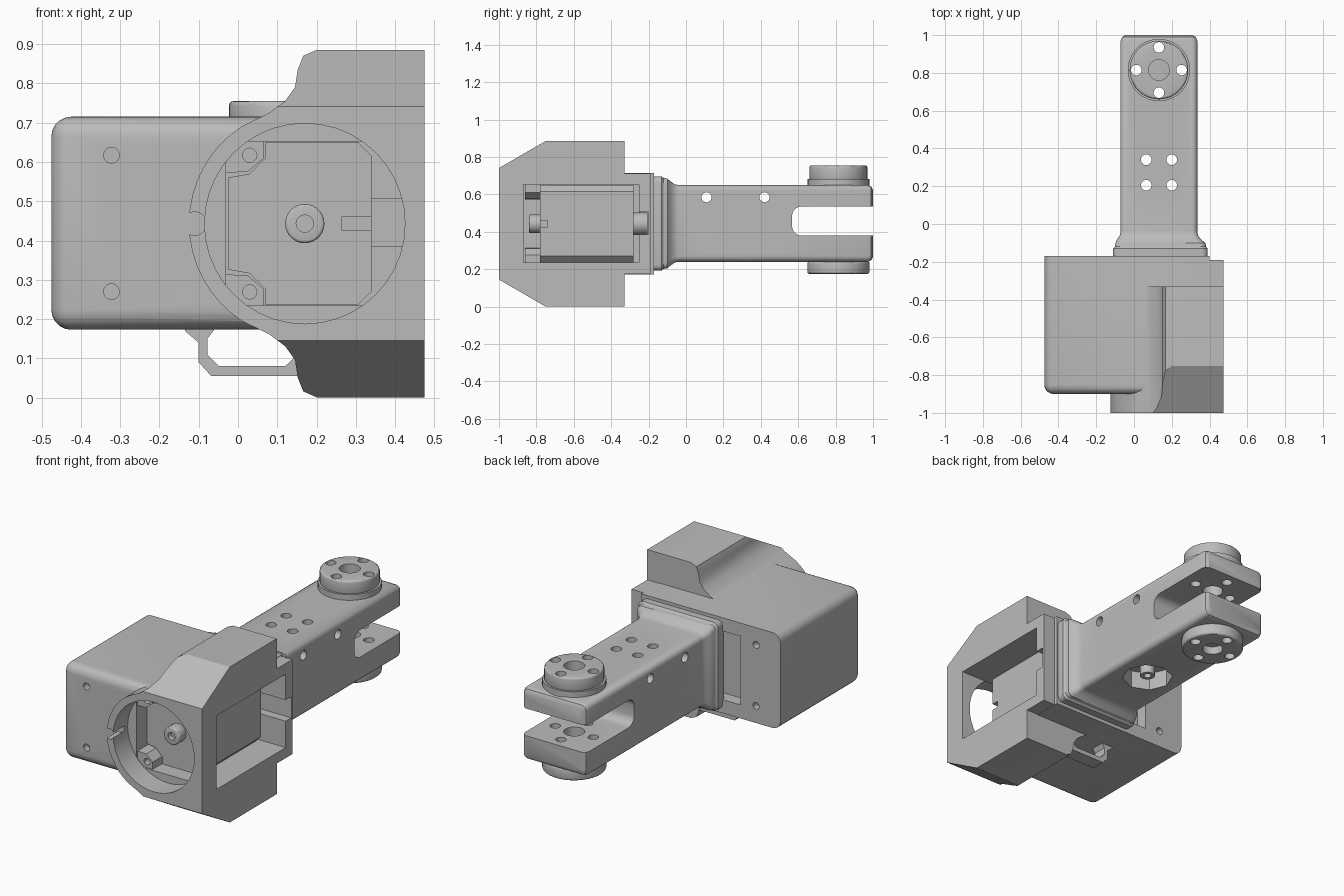
import bpy, bmesh, math
from mathutils import Matrix, Vector

old = bpy.data.objects.get("Cube")
if old:
    bpy.data.objects.remove(old, do_unlink=True)

grey = bpy.data.materials.new("mid grey")
grey.use_nodes = True
colour = (0.5, 0.5, 0.5, 1)
grey.diffuse_color = colour
grey.node_tree.nodes["Principled BSDF"].inputs["Base Color"].default_value = colour

MX, MZ = 0.17, 0.443      # motor axis
AX, AZ = 0.132, 0.445     # arm axis
HUB_Y = 0.815


def make(name, bm):
    bmesh.ops.recalc_face_normals(bm, faces=bm.faces)
    me = bpy.data.meshes.new(name)
    bm.to_mesh(me)
    bm.free()
    me.materials.append(grey)
    ob = bpy.data.objects.new(name, me)
    bpy.context.collection.objects.link(ob)
    return ob


def box(name, x, y, z, bevel=0, rule=None):
    bm = bmesh.new()
    bmesh.ops.create_cube(bm, size=1)
    for v in bm.verts:
        v.co = Vector([r[0] if c < 0 else r[1] for c, r in zip(v.co, (x, y, z))])
    if bevel:
        edges = [e for e in bm.edges if rule is None or rule(e)]
        bmesh.ops.bevel(bm, geom=edges, offset=bevel, segments=5, profile=0.5, affect='EDGES')
    return make(name, bm)


def cylinder(name, radius, centre, axis, length, segments=32, bevel=0):
    bm = bmesh.new()
    bmesh.ops.create_cone(bm, cap_ends=True, segments=segments, radius1=radius,
                          radius2=radius, depth=length)
    if bevel:
        rims = [e for e in bm.edges if abs(e.verts[0].co.z - e.verts[1].co.z) < 1e-5]
        bmesh.ops.bevel(bm, geom=rims, offset=bevel, segments=3, profile=0.5, affect='EDGES')
    turn = {'X': Matrix.Rotation(math.pi / 2, 4, 'Y'),
            'Y': Matrix.Rotation(math.pi / 2, 4, 'X'), 'Z': Matrix()}[axis]
    bm.transform(Matrix.Translation(centre) @ turn)
    return make(name, bm)


def bridge(name, rings):
    bm = bmesh.new()
    loops = [[bm.verts.new(p) for p in ring] for ring in rings]
    for a, b in zip(loops, loops[1:]):
        for i in range(len(a)):
            j = (i + 1) % len(a)
            bm.faces.new((a[i], a[j], b[j], b[i]))
    bm.faces.new(loops[0])
    bm.faces.new(loops[-1])
    return make(name, bm)


def prism(name, profile, y0, y1):
    return bridge(name, [[(x, y, z) for x, z in profile] for y in (y0, y1)])


def combine(target, other, op='DIFFERENCE'):
    mod = target.modifiers.new("cut", 'BOOLEAN')
    mod.operation, mod.solver, mod.object = op, 'EXACT', other
    bpy.context.view_layer.objects.active = target
    bpy.ops.object.modifier_apply(modifier=mod.name)
    bpy.data.objects.remove(other, do_unlink=True)


def drill(target, radius, centre, axis, length, segments=20):
    combine(target, cylinder("cutter", radius, centre, axis, length, segments))


def carve(target, x, y, z):
    combine(target, box("cutter", x, y, z))


# Main housing: rounded box plus the flared motor block
def outer_edge(e):
    return all(v.co.y < -0.5 for v in e.verts) and any(v.co.x < 0 for v in e.verts) or \
        all(v.co.x < 0 for v in e.verts) and \
        abs(e.verts[0].co.y - e.verts[1].co.y) > 0.1


housing = box("housing", (-0.475, 0.4), (-0.9, -0.17), (0.173, 0.715), 0.05, outer_edge)
upper = [(0.08, 0.725), (0.12, 0.755), (0.145, 0.79), (0.152, 0.835),
         (0.166, 0.87), (0.2, 0.885), (0.475, 0.885)]
arc = [math.radians(237 - 114 * i / 16) for i in range(17)]
outline = [(MX + 0.295 * math.cos(a), MZ + 0.295 * math.sin(a)) for a in arc]
outline += upper + [(x, 2 * MZ - z) for x, z in reversed(upper)]
combine(housing, prism("motor_block", outline, -1, -0.33), 'UNION')
combine(housing, box("rear_block", (0.1, 0.475), (-0.4, -0.19), (0.175, 0.713)), 'UNION')

# Sloped front corners of the block, above and below
for s in (1, -1):
    wedge = [(-1.1, 0.24), (-0.65, 0.5), (-1.1, 0.5)]
    rings = [[(x, y, MZ + s * (0.298 + (y + 1) * 0.58 if k == 0 else 0.6))
              for k, (y, _) in enumerate(wedge)] for x in (-0.6, 0.6)]
    for ring in rings:
        ring[1] = (ring[1][0], -0.65, MZ + s * (0.298 + 0.35 * 0.58))
    combine(housing, bridge("cutter", rings))

# Motor bay, round front opening, side window and rear slot
carve(housing, (-0.03, 0.6), (-0.87, -0.25), (0.235, 0.652))
carve(housing, (0.1, 0.6), (-0.3, -0.2), (0.385, 0.505))
drill(housing, 0.255, (MX, -0.985, MZ), 'Y', 0.23, 40)
drill(housing, 0.03, (-0.11, -1, MZ), 'Y', 0.2)
carve(housing, (-0.225, -0.06), (-0.24, -0.1), (0.25, 0.64))
for z in (0.27, 0.617):
    for y in (-0.9, -0.17):
        drill(housing, 0.02, (-0.322, y, z), 'Y', 0.08)

# Motor with stepped outline, chamfered edges and shaft
half = [(-0.025, 0.56), (0.03, 0.57), (0.07, 0.61), (0.07, 0.65), (0.305, 0.65), (0.34, 0.615)]
motor = prism("motor", half + [(x, 2 * MZ - z) for x, z in reversed(half)], -0.78, -0.28)
carve(motor, (0.265, 0.4), (-0.85, -0.74), (0.425, 0.461))
shaft = cylinder("motor_shaft", 0.05, (MX, -0.805, MZ), 'Y', 0.07, 28, 0.008)
drill(shaft, 0.022, (MX, -0.84, MZ), 'Y', 0.06)
cylinder("motor_rear_hub", 0.06, (MX, -0.245, MZ), 'Y', 0.08)

# Screw brackets beside the motor
for s, side in ((1, "upper"), (-1, "lower")):
    tab = [(-0.035, 0.572), (0.025, 0.575), (0.066, 0.61), (0.066, 0.655), (-0.035, 0.655)]
    bracket = prism(side + "_bracket", [(x, MZ + s * (z - MZ)) for x, z in tab], -0.86, -0.72)
    drill(bracket, 0.018, (0.03, -0.86, MZ + s * 0.174), 'Y', 0.1)

# Cable loop under the housing
prism("cable_loop", [(-0.135, 0.18), (-0.135, 0.17), (-0.1, 0.14), (-0.1, 0.09), (-0.068, 0.055),
                     (0.18, 0.055), (0.18, 0.14), (0.152, 0.11), (0.12, 0.08), (-0.048, 0.08),
                     (-0.078, 0.11), (-0.078, 0.15), (-0.055, 0.18)], -0.42, -0.34)


# Arm: rounded rectangular sections, wide at the base flange
def section(y, grow, radius):
    ring = []
    for k, (sx, sz) in enumerate(((1, 1), (-1, 1), (-1, -1), (1, -1))):
        cx = AX + 0.008 * (grow > 0.02) + sx * (0.203 + grow - radius)
        cz = AZ + sz * (0.205 + grow - radius)
        for i in range(6):
            a = math.pi / 2 * (k + i / 5)
            ring.append((cx + radius * math.cos(a), y, cz + radius * math.sin(a)))
    return ring


arm = bridge("arm", [section(*s) for s in (
    (-0.185, 0.047, 0.03), (-0.13, 0.047, 0.03), (-0.12, 0.038, 0.03), (-0.1, 0.035, 0.03),
    (-0.08, 0.018, 0.03), (-0.06, 0.004, 0.03), (-0.04, 0, 0.03), (0.97, 0, 0.03),
    (0.99, -0.008, 0.026), (1.0, -0.025, 0.02))])

# Fork slot with rounded inner end
combine(arm, box("cutter", (-0.3, 0.6), (0.567, 1.2), (0.38, 0.535), 0.05,
                 lambda e: all(v.co.y < 0.6 for v in e.verts) and
                 abs(e.verts[0].co.x - e.verts[1].co.x) > 0.1))

# Octagonal recess beneath the arm, with a screw boss
drill(arm, 0.135, (AX, 0.27, 0.24), 'Z', 0.2, 8)
boss = cylinder("screw_boss", 0.04, (AX, 0.27, 0.3), 'Z', 0.1, 20)
drill(boss, 0.02, (AX, 0.27, 0.25), 'Z', 0.08)

# Through holes in the arm
for y in (0.205, 0.34):
    for x in (0.065, 0.2):
        drill(arm, 0.028, (x, y, AZ), 'Z', 0.8)
for y in (0.11, 0.42):
    for z in (0.31, 0.585):
        drill(arm, 0.027, (AX, y, z), 'X', 0.8)

# Pivot hubs above and below the fork
top_hub = cylinder("top_hub", 0.155, (AX, HUB_Y, 0.715), 'Z', 0.08, 40, 0.012)
combine(top_hub, cylinder("top_collar", 0.165, (AX, HUB_Y, 0.664), 'Z', 0.036, 40), 'UNION')
bottom_hub = cylinder("bottom_hub", 0.166, (AX, HUB_Y, 0.209), 'Z', 0.068, 40, 0.012)
for i in range(4):
    a = math.pi / 2 * i
    spot = (AX + 0.12 * math.cos(a), HUB_Y + 0.12 * math.sin(a), AZ)
    for part in (arm, top_hub, bottom_hub):
        drill(part, 0.028, spot, 'Z', 1)
for part in (arm, top_hub):
    drill(part, 0.055, (AX, HUB_Y, 0.6), 'Z', 0.9, 24)
drill(bottom_hub, 0.055, (AX, HUB_Y, 0.17), 'Z', 0.1, 24)

# Smooth the curved surfaces and keep edges crisp
bpy.ops.object.select_all(action='DESELECT')
for ob in bpy.context.collection.objects:
    if ob.type == 'MESH' and grey.name in ob.data.materials:
        ob.select_set(True)
        bpy.context.view_layer.objects.active = ob
bpy.ops.object.shade_smooth_by_angle(angle=math.radians(30))
